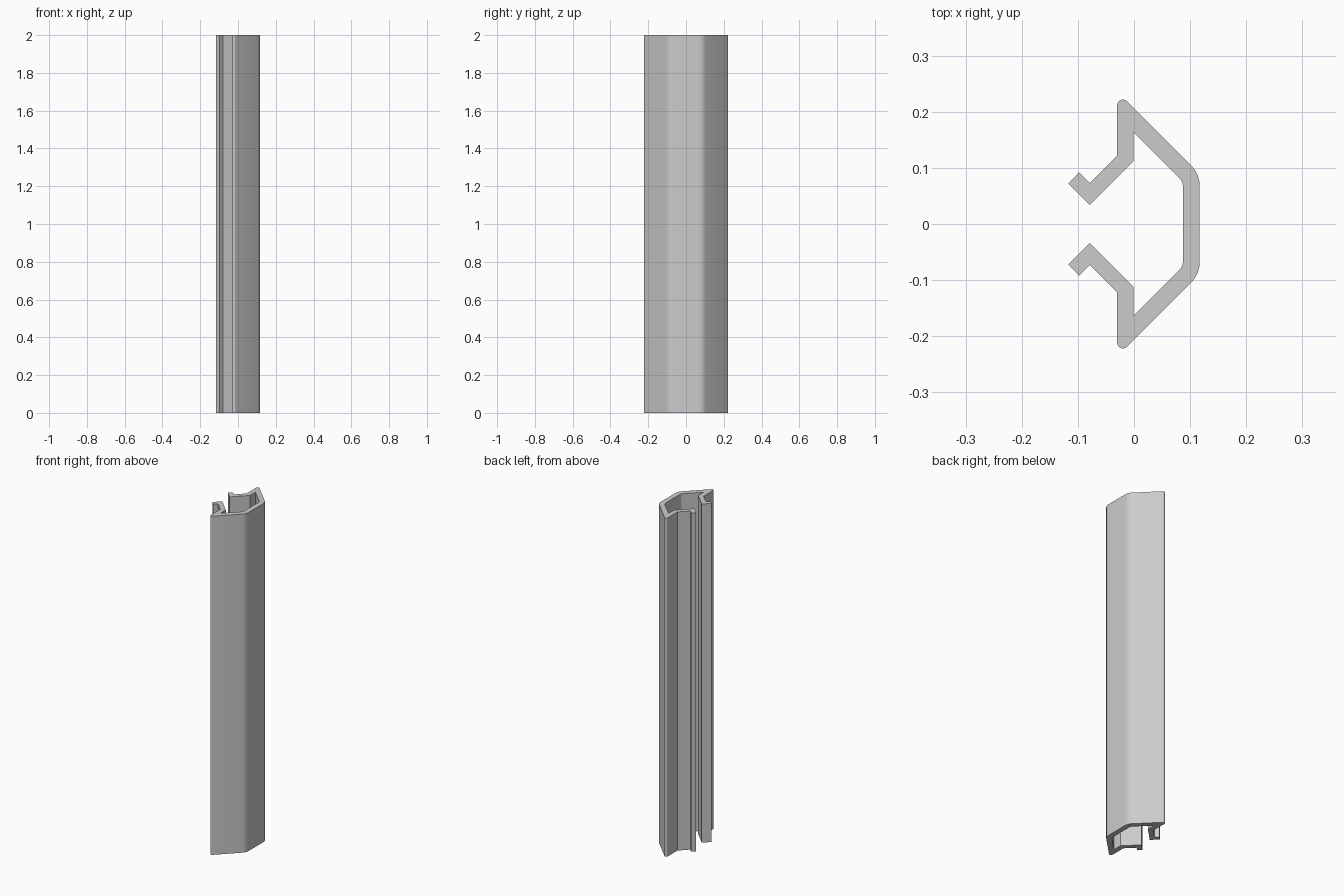
import bpy, bmesh, math
from mathutils import Vector

cube = bpy.data.objects.get("Cube")
if cube:
    bpy.data.objects.remove(cube, do_unlink=True)

HEIGHT = 2.0


def fillet(prev, corner, nxt, radius, steps=8):
    """Points of a rounded corner between two straight walls."""
    a, b = (prev - corner).normalized(), (nxt - corner).normalized()
    half = a.angle(b) / 2
    centre = corner + (a + b).normalized() * (radius / math.sin(half))
    start = corner + a * (radius / math.tan(half)) - centre
    end = corner + b * (radius / math.tan(half)) - centre
    sweep = math.pi - 2 * half
    return [centre + (start * math.sin(sweep * (1 - i / steps))
                      + end * math.sin(sweep * i / steps)) / math.sin(sweep)
            for i in range(steps + 1)]


# Half of the wall section: x, y, corner radius
half_section = [
    (0.117, 0.0, 0), (0.117, 0.089, 0.05),      # outer wall
    (-0.03, 0.236, 0.01),                       # rounded side tip
    (-0.03, 0.122, 0), (-0.079, 0.073, 0),
    (-0.098, 0.092, 0), (-0.117, 0.072, 0),     # hooked lip
    (-0.079, 0.034, 0), (-0.001, 0.112, 0),
    (-0.001, 0.164, 0),
    (0.087, 0.076, 0.02), (0.087, 0.0, 0),      # inner wall
]
corners = [Vector((x, y)) for x, y, r in half_section]
outline = []
for i, (x, y, r) in enumerate(half_section):
    if r:
        outline += fillet(corners[i - 1], corners[i], corners[i + 1], r)
    else:
        outline.append(corners[i])

# Mirror the section, leaving out the points on the symmetry line
outline = outline[1:-1]
outline += [Vector((p.x, -p.y)) for p in reversed(outline)]

# The inner and outer walls now join as one closed C-shaped loop
n = len(outline) // 2
upper, lower = outline[:n], outline[n:]
loop = upper + lower[:1] + lower[1:]

# Extrude the section to full height
bm = bmesh.new()
verts = [bm.verts.new((p.x, p.y, 0)) for p in loop]
base = bm.faces.new(verts)
top = bmesh.ops.extrude_face_region(bm, geom=[base], use_keep_orig=True)["geom"]
bmesh.ops.translate(bm, vec=(0, 0, HEIGHT),
                    verts=[g for g in top if isinstance(g, bmesh.types.BMVert)])
bmesh.ops.recalc_face_normals(bm, faces=bm.faces)
bmesh.ops.triangulate(bm, faces=[f for f in bm.faces if len(f.verts) > 4])

mesh = bpy.data.meshes.new("channel_profile")
bm.to_mesh(mesh)
bm.free()
profile = bpy.data.objects.new("channel_profile", mesh)
bpy.context.collection.objects.link(profile)

# Plain grey finish
grey = bpy.data.materials.new("light_grey")
grey.use_nodes = True
colour = (0.6, 0.6, 0.6, 1)
grey.diffuse_color = colour
grey.node_tree.nodes["Principled BSDF"].inputs["Base Color"].default_value = colour
mesh.materials.append(grey)

# Smooth only the rounded corners
bpy.ops.object.select_all(action="DESELECT")
profile.select_set(True)
bpy.context.view_layer.objects.active = profile
bpy.ops.object.shade_smooth_by_angle(angle=math.radians(30))
